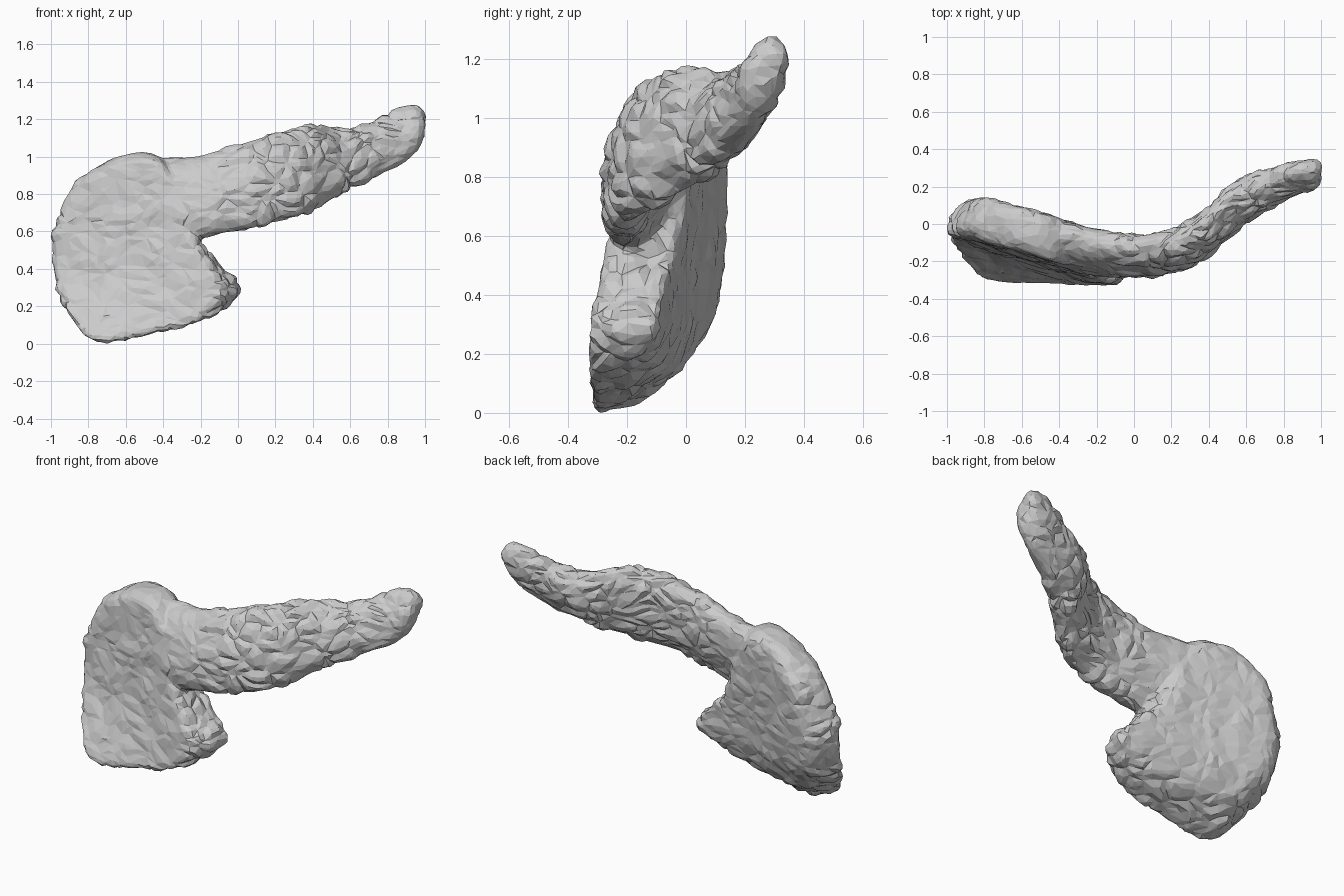
import bpy, bmesh, math
from mathutils import Vector, noise

cube = bpy.data.objects.get("Cube")
if cube:
    bpy.data.objects.remove(cube)

stone = bpy.data.materials.new("light_grey_stone")
stone.use_nodes = True
grey = (0.6, 0.6, 0.6, 1)
stone.diffuse_color = grey
stone.node_tree.nodes["Principled BSDF"].inputs["Base Color"].default_value = grey


def skin(bm, rings):
    """Bridge closed rings of points and cap both ends."""
    loops = [[bm.verts.new(p) for p in ring] for ring in rings]
    n = len(loops[0])
    for a, b in zip(loops, loops[1:]):
        for i in range(n):
            j = (i + 1) % n
            bm.faces.new((a[i], a[j], b[j], b[i]))
    bm.faces.new(loops[0][::-1])
    bm.faces.new(loops[-1])


def smooth_points(pts, closed, steps=4):
    """Catmull-Rom resampling of a list of tuples."""
    out, n = [], len(pts)
    get = (lambda k: pts[k % n]) if closed else (lambda k: pts[max(0, min(n - 1, k))])
    for i in range(n if closed else n - 1):
        for s in range(steps):
            t = s / steps
            out.append(tuple(
                b + t / 2 * (c - a + t * (2*a - 5*b + 4*c - d + t * (3*(b - c) + d - a)))
                for a, b, c, d in zip(*(get(i + k) for k in (-1, 0, 1, 2)))))
    return out if closed else out + [pts[-1]]


def ramp(v, a, b):
    t = max(0, min(1, (v - a) / (b - a)))
    return t * t * (3 - 2 * t)


def slab_centre(x, z):
    """Depth of the slab's middle: swings back to the upper left."""
    swing = (max(0, -x) / 0.9) ** 1.3
    return -0.235 + 0.23 * swing * ramp(z, -0.15, 0.4) + 0.07 * ramp(z, 0, 1)


bm = bmesh.new()

# Broad slab: outline (x, z) with a slanted rim
outline = smooth_points([
    (-.2, .56), (-.11, .45), (.02, .31), (-.04, .18), (-.2, .11), (-.4, .06),
    (-.58, .02), (-.75, .0), (-.85, .07), (-.93, .21), (-.98, .36), (-.99, .55),
    (-.95, .7), (-.9, .84), (-.77, .95), (-.56, 1.03), (-.4, .99), (-.3, .8)], True, 3)
cx, cz = -0.52, 0.5
rim = [(0.3, -1), (0.6, -1)]
for d in range(-80, 81, 20):
    c, s = math.cos(math.radians(d)), math.sin(math.radians(d))
    rim.append((0.82 + 0.18 * c ** 0.7, math.copysign(abs(s) ** 0.8, s)))
rim += [(0.6, 1), (0.3, 1)]
rings = []
for k, s in rim:
    ring = []
    for x, z in outline:
        px, pz = cx + (x - cx) * k, cz + (z - cz) * k
        # The rim is lower at the front, drawn in at the back left and front right
        pz += 0.06 * (s + 0.6) * ramp(-z, -0.3, 0)
        px += 0.07 * (s + 0.4) * ramp(-x, 0.6, 1) + 0.05 * (s - 0.5) * ramp(x, -0.25, 0)
        ring.append((px, slab_centre(px, pz) + 0.125 * s, pz))
    rings.append(ring)
skin(bm, rings)

# Curving horn: x, low z, high z, front y, back y
horn = smooth_points([
    (-.65, .6, .97, -.11, .06), (-.4, .58, .995, -.23, .02), (-.2, .57, 1.02, -.28, -.02),
    (0, .6, 1.07, -.29, -.05), (.2, .65, 1.14, -.27, -.03), (.4, .71, 1.185, -.18, .1),
    (.5, .77, 1.165, -.09, .2), (.62, .84, 1.165, .01, .27), (.8, .92, 1.235, .11, .325),
    (.9, .98, 1.28, .16, .34), (.965, 1.04, 1.275, .18, .345),
    (1.0, 1.12, 1.245, .23, .33)], False)
rings = []
for x, z0, z1, y0, y1 in horn:
    ring = []
    for i in range(20):
        a = math.tau * i / 20
        c, s = math.cos(a), math.sin(a)
        # The cross-section leans back toward its top
        ring.append((x, (y0 + y1) / 2 + (y1 - y0) / 2 * (0.9 * c + 0.4 * s),
                     (z0 + z1) / 2 + (z1 - z0) / 2 * s))
    rings.append(ring)
skin(bm, rings)

bmesh.ops.recalc_face_normals(bm, faces=bm.faces)
mesh = bpy.data.meshes.new("horned_rock")
bm.to_mesh(mesh)
bm.free()
rock = bpy.data.objects.new("horned_rock", mesh)
bpy.context.collection.objects.link(rock)


def bake(obj):
    """Replace the mesh with its modified version."""
    graph = bpy.context.evaluated_depsgraph_get()
    new = bpy.data.meshes.new_from_object(obj.evaluated_get(graph))
    obj.modifiers.clear()
    obj.data = new


# Fuse both parts and soften the join
fuse = rock.modifiers.new("fuse", 'REMESH')
fuse.mode = 'VOXEL'
fuse.voxel_size = 0.014
soften = rock.modifiers.new("soften", 'SMOOTH')
soften.iterations = 10
bake(rock)

# Chipped surface: strong on the horn and slab rim, gentle on the broad faces and tip
bm = bmesh.new()
bm.from_mesh(rock.data)
bm.normal_update()
moves = []
for v in bm.verts:
    p, n = v.co, v.normal
    chipped = max(ramp(p.x, -.2, .1) * ramp(-p.x, -1, -.8),
                  ramp(abs(n.y), .9, .5) * ramp(p.z, 1.0, .7))
    q = Vector((p.x * 8, p.y * 8, p.z * 12)) + noise.noise_vector(p * 6) * 0.7
    d = noise.voronoi(q)[0]
    chip = min(d[1] - d[0], 0.5) - 0.22
    lump = noise.noise(p * 8)
    moves.append(n * (chip * (0.014 + 0.02 * chipped) + lump * 0.01))
for v, m in zip(bm.verts, moves):
    v.co += m
bm.to_mesh(rock.data)
bm.free()

# Irregular flat facets
facet = rock.modifiers.new("facet", 'DECIMATE')
facet.ratio = 0.1
bake(rock)
rock.data.name = "horned_rock"
rock.data.materials.clear()
rock.data.materials.append(stone)
for f in rock.data.polygons:
    f.use_smooth = False
    f.material_index = 0

# Stand on the ground
low = min(v.co.z for v in rock.data.vertices)
for v in rock.data.vertices:
    v.co.z -= low
